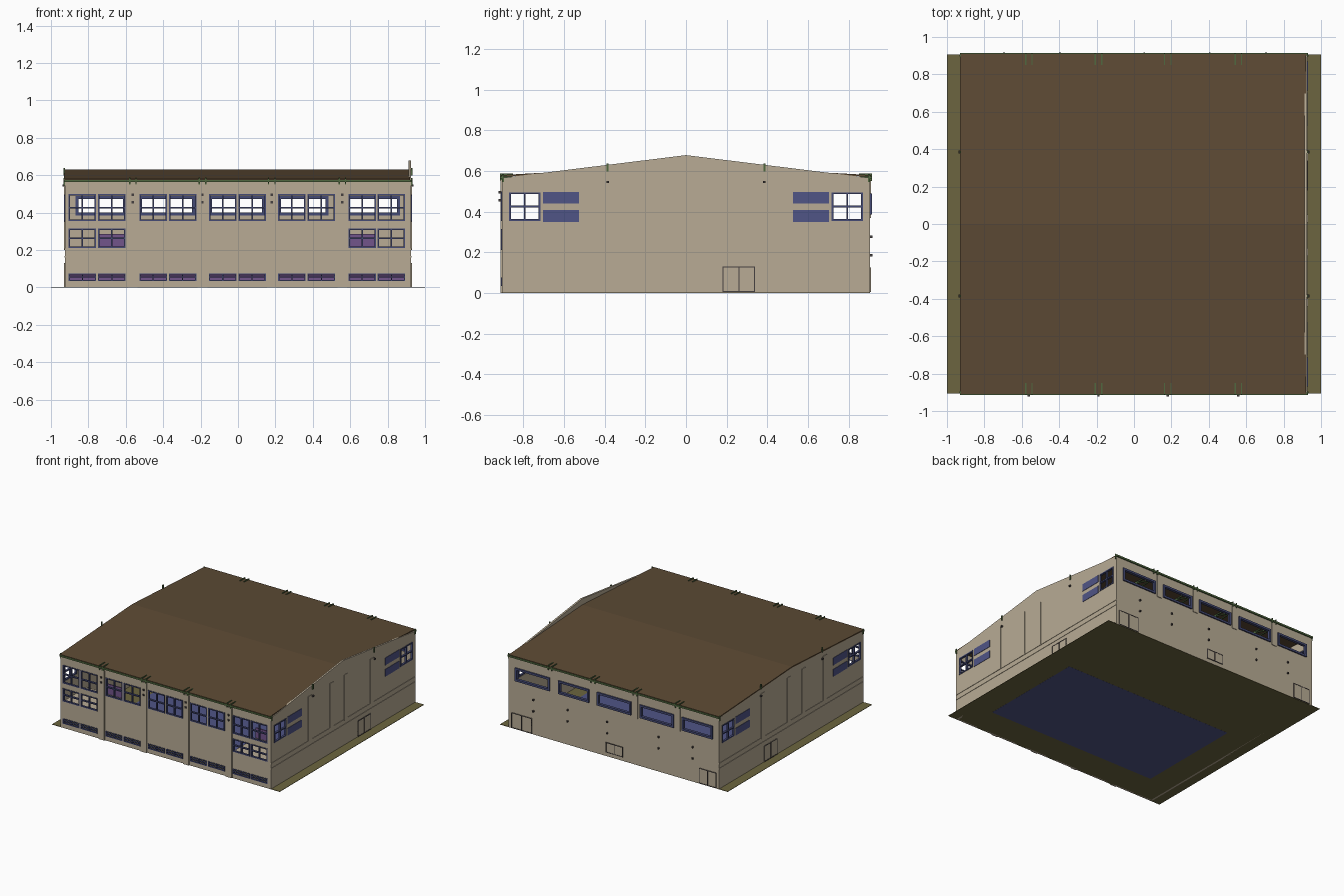
import bpy, bmesh
from mathutils import Vector

if "Cube" in bpy.data.objects:
    bpy.data.objects.remove(bpy.data.objects["Cube"])

HX, HY, EAVE = 0.925, 0.905, 0.566


def mat(name, r, g, b):
    m = bpy.data.materials.new(name)
    m.diffuse_color = (r, g, b, 1)
    m.use_nodes = True
    m.node_tree.nodes["Principled BSDF"].inputs["Base Color"].default_value = m.diffuse_color
    return m


WALL = mat("plaster", 0.48, 0.41, 0.30)
ROOF = mat("roof_brown", 0.11, 0.07, 0.035)
EARTH = mat("base_olive", 0.15, 0.13, 0.05)
NAVY = mat("frame_navy", 0.06, 0.07, 0.18)
BLUE = mat("panel_blue", 0.08, 0.09, 0.24)
PURPLE = mat("seat_purple", 0.17, 0.09, 0.26)
GREEN = mat("steel_green", 0.08, 0.14, 0.05)
DARK = mat("fitting_dark", 0.06, 0.05, 0.05)

# Facade frames: u runs along the wall, d points outward, z is up
FACADES = {
    "front": lambda u, d, z: Vector((u, -HY - d, z)),
    "back": lambda u, d, z: Vector((u, HY + d, z)),
    "right": lambda u, d, z: Vector((HX + d, u, z)),
    "left": lambda u, d, z: Vector((-HX - d, u, z)),
    "world": lambda x, y, z: Vector((x, y, z)),
}


def finish(name, bm, material):
    bmesh.ops.recalc_face_normals(bm, faces=bm.faces[:])
    me = bpy.data.meshes.new(name)
    bm.to_mesh(me)
    bm.free()
    ob = bpy.data.objects.new(name, me)
    me.materials.append(material)
    bpy.context.collection.objects.link(ob)
    return ob


def boxes(name, side, items, material):
    """One object from boxes (u0, u1, d0, d1, z0, z1) on a facade."""
    bm = bmesh.new()
    for u0, u1, d0, d1, z0, z1 in items:
        a, b = FACADES[side](u0, d0, z0), FACADES[side](u1, d1, z1)
        vs = bmesh.ops.create_cube(bm, size=1)["verts"]
        for v in vs:
            v.co = Vector(((a[i] + b[i]) / 2 + v.co[i] * abs(b[i] - a[i]) for i in range(3)))
    return finish(name, bm, material)


def wall(name, side, half, holes, peak=None):
    """Wall built as a grid of cells, leaving the window holes open."""
    bm = bmesh.new()
    us = sorted({-half, half, *[h[0] for h in holes], *[h[1] for h in holes]})
    zs = sorted({0, EAVE, *[h[2] for h in holes], *[h[3] for h in holes]})
    verts = {}

    def vert(u, d, z):
        key = (u, d, z)
        if key not in verts:
            verts[key] = bm.verts.new(FACADES[side](u, d, z))
        return verts[key]

    cells = []
    for a, b in zip(us, us[1:]):
        for c, e in zip(zs, zs[1:]):
            mu, mz = (a + b) / 2, (c + e) / 2
            if not any(h[0] < mu < h[1] and h[2] < mz < h[3] for h in holes):
                cells.append([(a, c), (b, c), (b, e), (a, e)])
    if peak:
        cells.append([(u, EAVE) for u in us] + [(0, peak)])
    edges = {}
    for c in cells:
        for d in (0, -0.014):
            bm.faces.new([vert(u, d, z) for u, z in c])
        for p, q in zip(c, c[1:] + c[:1]):
            edges.setdefault(frozenset((p, q)), []).append((p, q))
    # reveals around the openings and outer border
    for e in edges.values():
        if len(e) == 1:
            p, q = e[0]
            bm.faces.new([vert(p[0], 0, p[1]), vert(q[0], 0, q[1]),
                          vert(q[0], -0.014, q[1]), vert(p[0], -0.014, p[1])])
    return finish(name, bm, WALL)


def frame(h, cols, rows, t=0.008, d=(-0.012, 0.004)):
    """Boxes for a window frame with evenly spaced bars."""
    u0, u1, z0, z1 = h
    out = []
    for i in range(cols + 1):
        u = u0 + t / 2 + (u1 - u0 - t) * i / cols
        out.append((u - t / 2, u + t / 2, *d, z0, z1))
    for j in range(rows + 1):
        z = z0 + t / 2 + (z1 - z0 - t) * j / rows
        out.append((u0, u1, *d, z - t / 2, z + t / 2))
    return out


def beams(name, pairs, r, material):
    """Square bars between pairs of points."""
    bm = bmesh.new()
    for p, q in pairs:
        p, q = Vector(p), Vector(q)
        vs = bmesh.ops.create_cube(bm, size=1)["verts"]
        rot = (q - p).to_track_quat("Z", "Y")
        for v in vs:
            v.co = (p + q) / 2 + rot @ Vector((v.co.x * r, v.co.y * r, v.co.z * (q - p).length))
    return finish(name, bm, material)


# Ground slab and sports floor
boxes("ground_slab", "world", [(-1, 1, -HY, HY, 0, 0.003)], EARTH)
boxes("court_floor", "world", [(-0.71, 0.79, -0.66, 0.21, -0.0005, 0.0045)], BLUE)

# Front wall: five bays of paired windows
starts = [-0.905, -0.527, -0.155, 0.215, 0.59]
pairs = [(s + k, s + k + 0.147) for s in starts for k in (0, 0.157)]
upper = [(a, b, 0.355, 0.5) for a, b in pairs]
middle = [(a, b, 0.212, 0.315) for a, b in pairs[:2] + pairs[-2:]]
low = [(a, b, 0.035, 0.076) for a, b in pairs]
wall("front_wall", "front", HX, upper + middle + low)
boxes("front_window_frames", "front",
      [x for h in upper + middle for x in frame(h, 2, 2)] +
      [x for h in low for x in frame(h, 2, 2, 0.006)], NAVY)
posts = [-0.5625, -0.19, 0.18, 0.5575]
boxes("front_pilasters", "front", [(p - 0.026, p + 0.026, 0, 0.008, 0, 0.555) for p in posts], WALL)
boxes("front_lamps", "front", [(p - 0.006, p + 0.006, 0.008, 0.016, z, z + 0.012)
                               for p in posts for z in (0.45, 0.49)], DARK)

# Back wall: one window strip per bay, doors and small fittings
strips = [(-0.87, -0.6), (-0.53, -0.23), (-0.155, 0.145), (0.215, 0.485), (0.56, 0.865)]
back = [(a, b, 0.385, 0.49) for a, b in strips]
wall("back_wall", "back", HX, back)
boxes("back_window_frames", "back",
      [x for h in back for x in frame(h, 1, 1, 0.016, (-0.012, 0.01))], NAVY)
boxes("back_pilasters", "back", [(p - 0.02, p + 0.02, 0, 0.005, 0.37, 0.56)
                                 for p in (-0.565, -0.19, 0.18, 0.5225)], WALL)
doors = [(-0.9, -0.75, 0.004, 0.125), (-0.08, 0.07, 0.03, 0.11), (0.72, 0.9, 0.004, 0.125)]
boxes("back_doors", "back", [(a, b, 0, 0.003, c, e) for a, b, c, e in doors], WALL)
boxes("back_door_frames", "back",
      [x for h in doors for x in frame(h, 2, 1, 0.005, (0, 0.005))], DARK)
boxes("back_lamps", "back", [(u, u + 0.01, 0, 0.012, z, z + 0.012)
                             for u in (-0.7, -0.4, 0.05, 0.4, 0.7) for z in (0.18, 0.27)], DARK)

# Gable end walls with corner windows, blue panels, ribs and a door
corner = [(-0.87, -0.715, 0.355, 0.495), (0.715, 0.87, 0.355, 0.495)]
for side, peak in (("right", 0.678), ("left", 0.625)):
    wall(side + "_gable_wall", side, HY, corner, peak)
    boxes(side + "_window_frames", side, [x for h in corner for x in frame(h, 2, 2, 0.009)], NAVY)
    boxes(side + "_blue_panels", side,
          [(s * 0.525, s * 0.702, -0.012, 0.003, z, z + 0.058)
           for s in (-1, 1) for z in (0.35, 0.44)], BLUE)
    boxes(side + "_bands", side, [(-HY, HY, 0, 0.003, z, z + 0.008) for z in (0.16, 0.2)], WALL)
    boxes(side + "_ribs", side, [(y - 0.022, y + 0.022, 0, 0.004, 0.2, 0.56)
                                 for y in (-0.42, -0.15, 0.03, 0.36)], WALL)
    door = (0.18, 0.34, 0.004, 0.13)
    boxes(side + "_door", side, [(0.18, 0.34, 0, 0.003, 0.004, 0.13)], WALL)
    boxes(side + "_door_frame", side, frame(door, 2, 1, 0.005, (0, 0.005)), DARK)
    boxes(side + "_lamps", side, [(y - 0.007, y + 0.007, 0, 0.012, 0.54, 0.552)
                                  for y in (-0.385, 0.385)], DARK)

# Low-pitched roof extruded along x
bm = bmesh.new()
profile = [(-0.91, 0.571), (0, 0.621), (0.91, 0.571), (0.91, 0.58), (0, 0.63), (-0.91, 0.58)]
f = bm.faces.new([bm.verts.new((-0.93, y, z)) for y, z in profile])
ext = bmesh.ops.extrude_face_region(bm, geom=[f])["geom"]
bmesh.ops.translate(bm, vec=(1.85, 0, 0), verts=[g for g in ext if isinstance(g, bmesh.types.BMVert)])
finish("roof", bm, ROOF)

# Green gutters, rafter ends and verge posts
boxes("gutters", "world", [(-0.93, 0.93, s * 0.9, s * 0.914, 0.563, 0.576) for s in (-1, 1)], GREEN)
boxes("rafter_ends", "world", [(p + k, p + k + 0.007, s * 0.85, s * 0.915, 0.55, 0.588)
                               for p in posts for k in (-0.02, 0.014) for s in (-1, 1)], GREEN)
boxes("verge_posts", "world", [(x - 0.004, x + 0.004, y - 0.005, y + 0.005, z, z + 0.04)
                               for x in (-0.928, 0.928)
                               for y, z in ((-0.9, 0.545), (-0.385, 0.598), (0.385, 0.598), (0.9, 0.545))], GREEN)

# Roof trusses inside
segs = []
for x in posts:
    ys = [-0.88 + 0.22 * i for i in range(9)]
    top = [(x, y, 0.615 - 0.055 * abs(y)) for y in ys]
    bot = [(x, y, 0.52) for y in ys]
    segs += [(top[0], top[4]), (top[4], top[8]), (bot[0], bot[8])]
    for i in range(8):
        segs.append((top[i], bot[i + 1]) if i % 2 else (bot[i], top[i + 1]))
beams("roof_trusses", segs, 0.008, GREEN)

# End galleries, seating and low rear partition
boxes("gallery_floors", "world", [(s * 0.58, s * 0.91, -0.89, -0.6, 0.195, 0.205) for s in (-1, 1)], WALL)
boxes("gallery_fronts", "world", [(s * 0.58, s * 0.75, -0.61, -0.6, 0.205, 0.285) for s in (-1, 1)], PURPLE)
boxes("spectator_steps", "world", [(-0.9, 0.9, 0.32 + 0.1 * i, 0.42 + 0.1 * i, 0.003, 0.04 + 0.025 * i)
                                   for i in range(3)], PURPLE)
